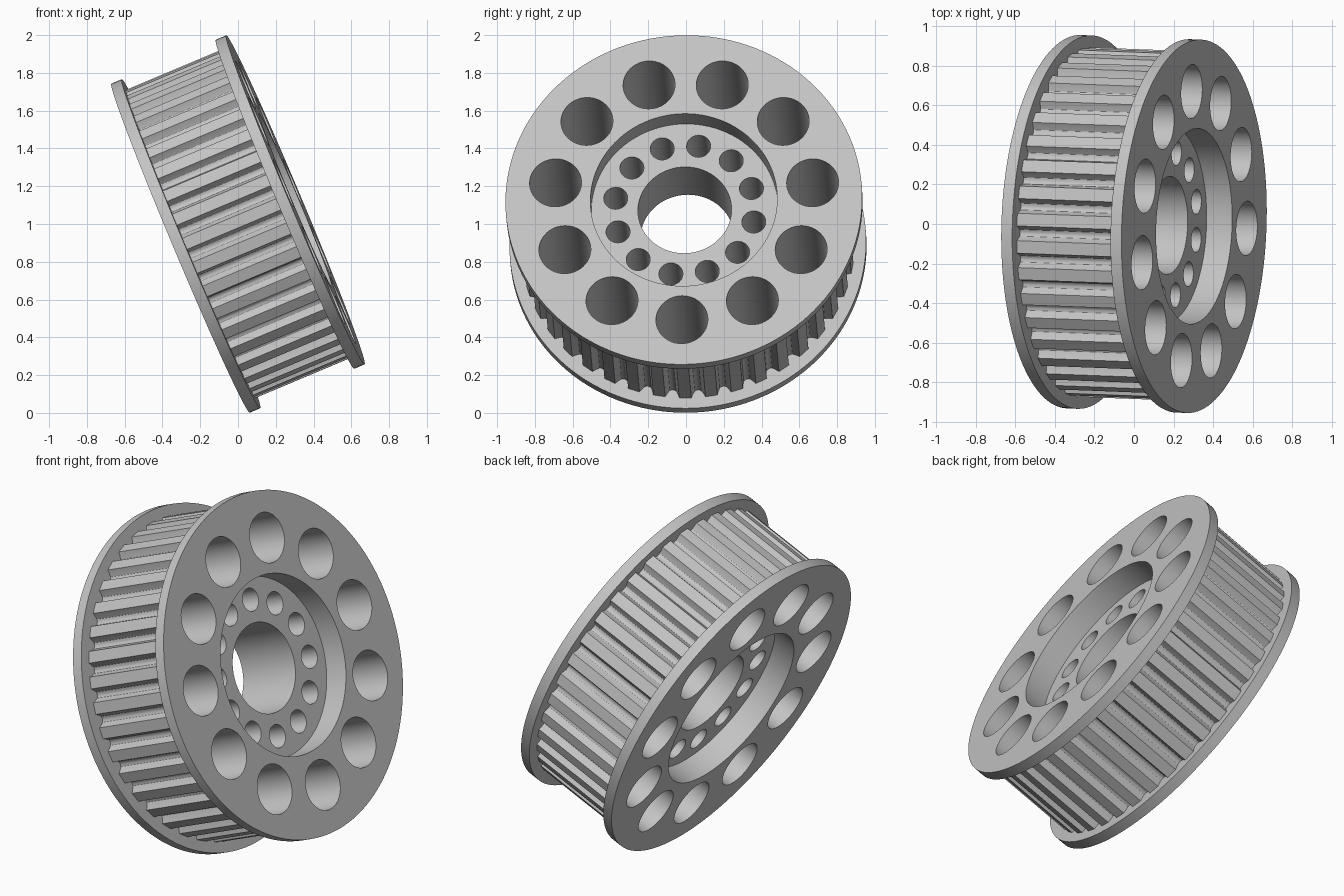
import bpy
import bmesh
from math import sin, cos, pi, radians
from mathutils import Matrix, Vector

default = bpy.data.objects.get("Cube")
if default:
    bpy.data.objects.remove(default, do_unlink=True)

# Main dimensions
FLANGE_R, TOOTH_R, ROOT_R = 0.945, 0.885, 0.842
RECESS_R, BORE_R = 0.495, 0.248
HALF_WIDTH, FLANGE_T, HALF_WEB = 0.33, 0.06, 0.19
TEETH = 40

# Tilted standing pose; the wheel axle runs along the local z of each profile
AXLE_TO_X = Matrix(((0, 0, 1, 0), (1, 0, 0, 0), (0, 1, 0, 0), (0, 0, 0, 1)))
POSE = (Matrix.Translation((0, 0, 1.0)) @ Matrix.Rotation(-0.038, 4, 'Z')
        @ Matrix.Rotation(radians(-22.8), 4, 'Y') @ AXLE_TO_X)

metal = bpy.data.materials.new("plain_grey_metal")
metal.use_nodes = True
grey = (0.55, 0.55, 0.55, 1)
metal.diffuse_color = grey
metal.node_tree.nodes["Principled BSDF"].inputs["Base Color"].default_value = grey


def polar(r, a):
    return Vector((r * cos(a), r * sin(a)))


def circle(r, sides, centre=Vector((0, 0))):
    return [centre + polar(r, 2 * pi * i / sides) for i in range(sides)]


def hole_ring(count, ring_r, hole_r, start, sides):
    return [circle(hole_r, sides, polar(ring_r, start + 2 * pi * i / count))
            for i in range(count)]


def toothed_outline():
    # Flat land followed by a rounded groove, repeated around the rim
    pitch = 2 * pi / TEETH
    depth = TOOTH_R - ROOT_R
    tooth = [(-0.23, 0), (0.23, 0), (0.29, 0.45), (0.37, 0.87),
             (0.46, 1), (0.54, 1), (0.63, 0.87), (0.71, 0.45)]
    return [polar(TOOTH_R - d * depth, -pi / 2 + (i + f) * pitch)
            for i in range(TEETH) for f, d in tooth]


def plate(name, loops, z_mid, half_thickness):
    # Extruded flat profile: the first loop is the outline, the rest are holes
    curve = bpy.data.curves.new(name, 'CURVE')
    curve.dimensions = '2D'
    curve.fill_mode = 'BOTH'
    curve.extrude = half_thickness
    for loop in loops:
        spline = curve.splines.new('POLY')
        spline.points.add(len(loop) - 1)
        for point, co in zip(spline.points, loop):
            point.co = (co.x, co.y, 0, 1)
        spline.use_cyclic_u = True
    temp = bpy.data.objects.new(name + "_profile", curve)
    bpy.context.scene.collection.objects.link(temp)
    bpy.context.view_layer.update()
    graph = bpy.context.evaluated_depsgraph_get()
    mesh = bpy.data.meshes.new_from_object(temp.evaluated_get(graph))
    bpy.data.objects.remove(temp, do_unlink=True)
    bpy.data.curves.remove(curve)

    bm = bmesh.new()
    bm.from_mesh(mesh)
    bmesh.ops.remove_doubles(bm, verts=bm.verts, dist=0.00005)
    bmesh.ops.transform(bm, verts=bm.verts,
                        matrix=POSE @ Matrix.Translation((0, 0, z_mid)))
    bmesh.ops.recalc_face_normals(bm, faces=bm.faces)
    bm.to_mesh(mesh)
    bm.free()
    mesh.name = name
    mesh.materials.clear()
    mesh.materials.append(metal)
    obj = bpy.data.objects.new(name, mesh)
    bpy.context.scene.collection.objects.link(obj)
    return obj


# Lightening holes and centre recess shared by rim and flanges
recess = circle(RECESS_R, 96)
big_holes = hole_ring(11, 0.688, 0.1375, -pi / 2, 48)

parts = [plate("toothed_rim", [toothed_outline(), recess] + big_holes,
               0, HALF_WIDTH - FLANGE_T)]

# Flanges on both sides
for side, name in ((1, "left_flange"), (-1, "right_flange")):
    parts.append(plate(name, [circle(FLANGE_R, 128), recess] + big_holes,
                       side * (HALF_WIDTH - FLANGE_T / 2), FLANGE_T / 2))

# Recessed hub web with axle bore and bolt holes
bolt_holes = hole_ring(12, 0.373, 0.0635, radians(19.5), 32)
parts.append(plate("hub_web", [circle(RECESS_R + 0.003, 96), circle(BORE_R, 64)]
                   + bolt_holes, 0, HALF_WEB))

# Smooth the round walls, keep the edges crisp
bpy.ops.object.select_all(action='DESELECT')
for part in parts:
    part.select_set(True)
bpy.context.view_layer.objects.active = parts[0]
bpy.ops.object.shade_smooth_by_angle(angle=radians(25))
